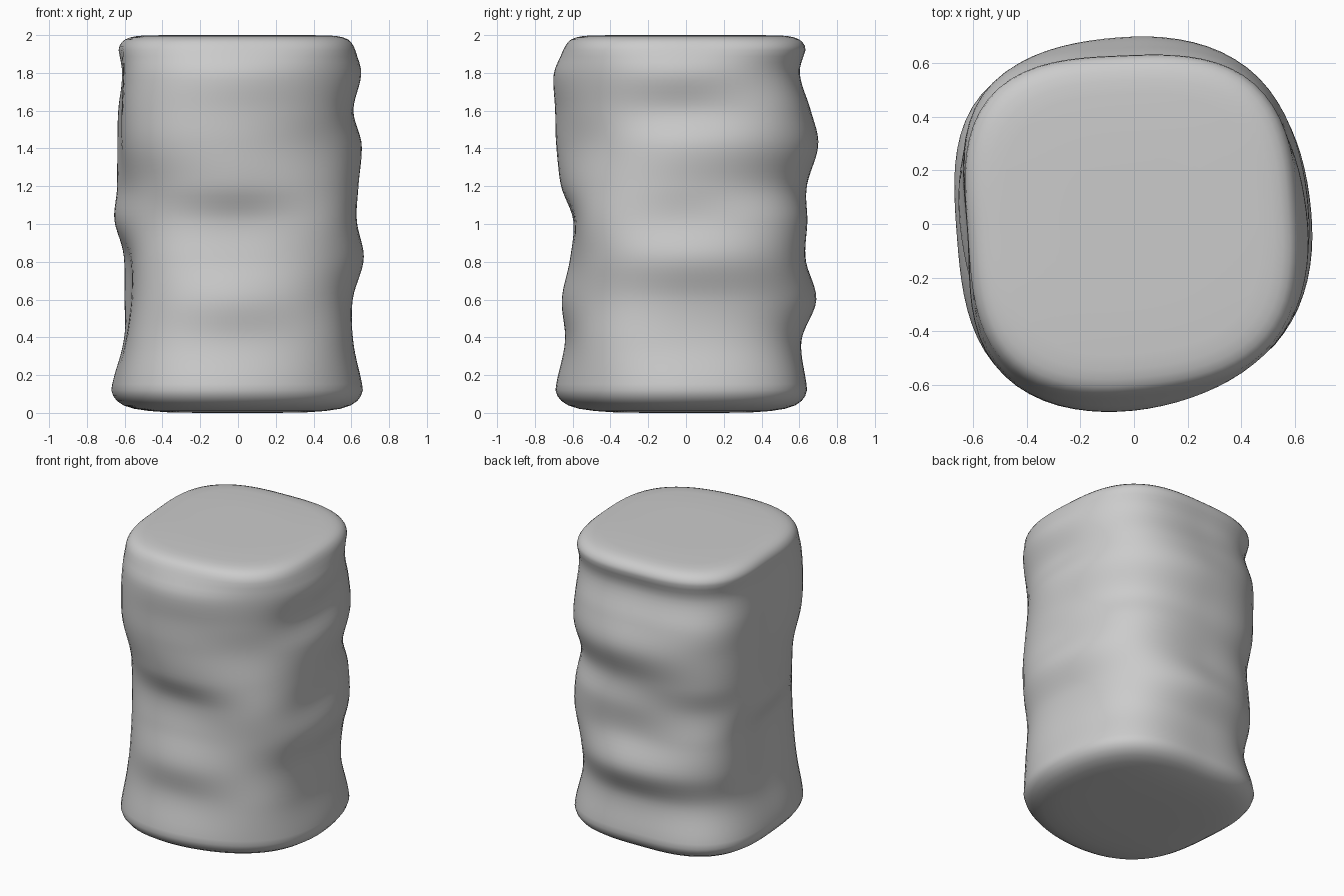
import bpy, bmesh, math

if "Cube" in bpy.data.objects:
    bpy.data.objects.remove(bpy.data.objects["Cube"])

# Heights of the fold stations, and the radius at each for eight directions
LEVELS = [0.12, 0.38, 0.6, 0.82, 1.02, 1.2, 1.42, 1.6, 1.8, 1.94]
FOLDS = [
    [.66, .605, .605, .665, .625, .635, .655, .61, .65, .615],   # right
    [.70, .65, .665, .70, .695, .66, .71, .70, .67, .69],        # back right
    [.64, .61, .69, .63, .64, .64, .70, .66, .60, .635],         # back
    [.745, .685, .725, .715, .70, .735, .745, .74, .69, .72],    # back left
    [.665, .60, .575, .58, .65, .625, .625, .62, .61, .625],     # left
    [.74, .70, .68, .67, .665, .68, .73, .74, .73, .705],        # front left
    [.685, .635, .655, .61, .595, .66, .68, .685, .695, .64],    # front
    [.685, .675, .665, .68, .69, .68, .66, .67, .69, .68],       # front right
]
SEGMENTS = 80
TWIST = math.radians(-4)


def spline(p0, p1, p2, p3, t):
    return p1 + 0.5 * t * (p2 - p0 + t * (2*p0 - 5*p1 + 4*p2 - p3 + t * (3*(p1 - p2) + p3 - p0)))


def along_height(row, z):
    z = min(max(z, LEVELS[0]), LEVELS[-1])
    i = max(k for k in range(len(LEVELS) - 1) if LEVELS[k] <= z)
    t = (z - LEVELS[i]) / (LEVELS[i + 1] - LEVELS[i])
    last = len(row) - 1
    return spline(row[max(i - 1, 0)], row[i], row[i + 1], row[min(i + 2, last)], t)


def rounded_square(a):
    a += TWIST
    return (abs(math.cos(a)) ** 3 + abs(math.sin(a)) ** 3) ** (-1 / 3)


def radius(a, z):
    u = a / (math.pi / 4)
    i = int(u)
    r = [along_height(FOLDS[(i + k) % 8], z) / rounded_square((i + k) * math.pi / 4)
         for k in (-1, 0, 1, 2)]
    return spline(*r, u - i) * rounded_square(a)


# Rings: soft underside, folded wall, soft top rim and flat top
rings = [(0.0, 0.3), (0.003, 0.55), (0.01, 0.7), (0.022, 0.82), (0.039, 0.9),
         (0.063, 0.955), (0.09, 0.985)]
rings += [(0.12 + 1.8 * k / 56, 1.0) for k in range(57)]
rings += [(1.942, 0.99), (1.962, 0.97), (1.977, 0.942), (1.988, 0.9), (1.995, 0.845),
          (1.999, 0.76), (2.0, 0.4)]

bm = bmesh.new()
loops = []
for z, s in rings:
    loop = []
    for k in range(SEGMENTS):
        a = 2 * math.pi * k / SEGMENTS
        r = radius(a, z) * s
        loop.append(bm.verts.new((r * math.cos(a), r * math.sin(a), z)))
    loops.append(loop)
for low, high in zip(loops, loops[1:]):
    for k in range(SEGMENTS):
        n = (k + 1) % SEGMENTS
        bm.faces.new((low[k], low[n], high[n], high[k]))
bm.faces.new(loops[0][::-1])
bm.faces.new(loops[-1])
for face in bm.faces:
    face.smooth = True

mesh = bpy.data.meshes.new("folded_column")
bm.to_mesh(mesh)
bm.free()
bpy.context.collection.objects.link(bpy.data.objects.new("folded_column", mesh))
